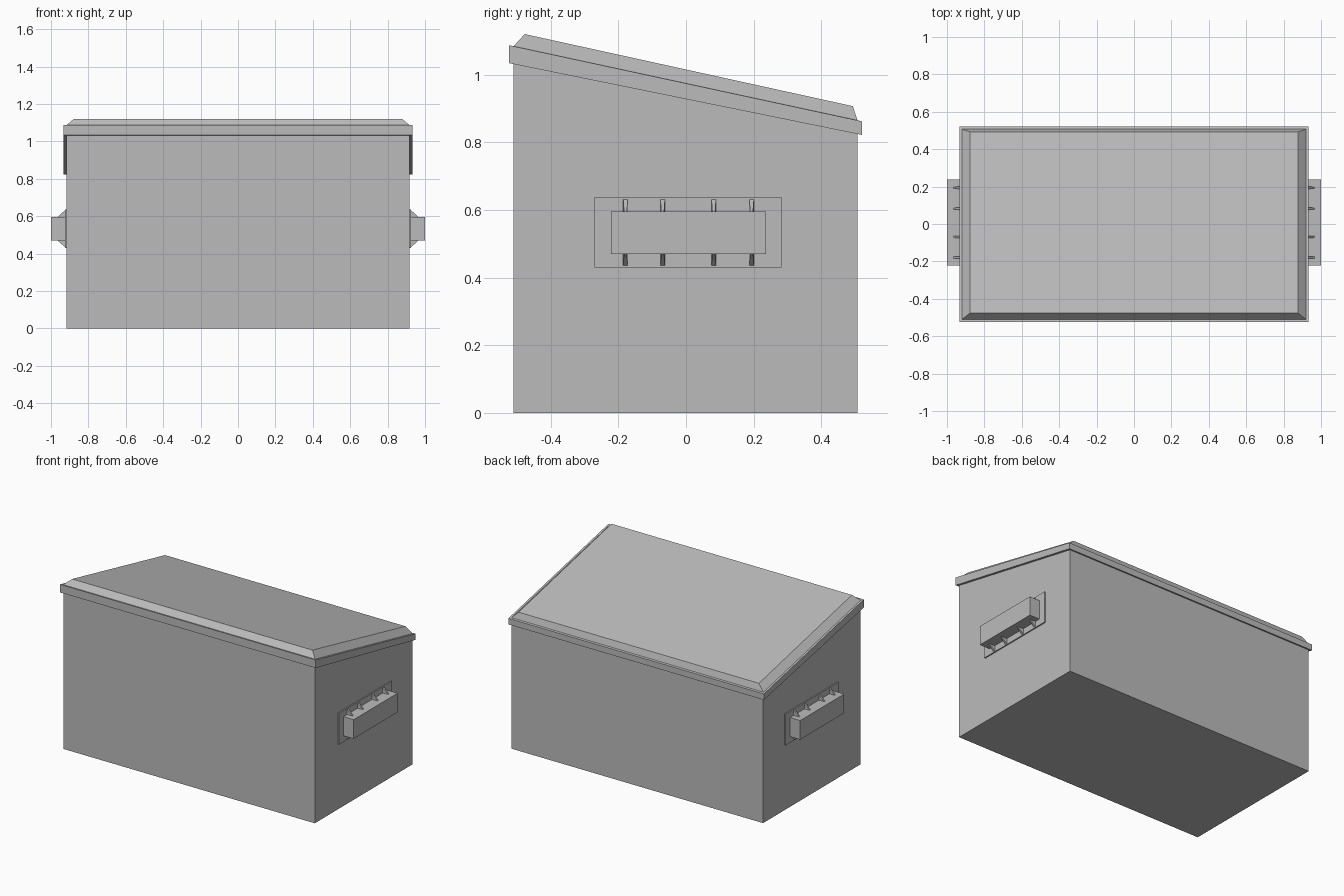
import bpy
import bmesh

cube = bpy.data.objects.get("Cube")
if cube:
    bpy.data.objects.remove(cube, do_unlink=True)

# One plain grey for the whole box
grey = bpy.data.materials.new("plain grey")
grey.use_nodes = True
GREY = (0.5, 0.5, 0.5, 1)
grey.diffuse_color = GREY
grey.node_tree.nodes["Principled BSDF"].inputs["Base Color"].default_value = GREY


def loft(name, rings):
    """Solid through a stack of four-cornered rings, capped at both ends."""
    bm = bmesh.new()
    loops = [[bm.verts.new(p) for p in ring] for ring in rings]
    for a, b in zip(loops, loops[1:]):
        for i in range(4):
            j = (i + 1) % 4
            bm.faces.new((a[i], a[j], b[j], b[i]))
    bm.faces.new(loops[0][::-1])
    bm.faces.new(loops[-1])
    bmesh.ops.recalc_face_normals(bm, faces=bm.faces)
    mesh = bpy.data.meshes.new(name)
    bm.to_mesh(mesh)
    bm.free()
    mesh.materials.append(grey)
    obj = bpy.data.objects.new(name, mesh)
    bpy.context.collection.objects.link(obj)
    return obj


def ring_z(x, y0, y1, z0, z1):
    """Rectangle seen from above; z0 is the front height, z1 the back."""
    return [(-x, y0, z0), (x, y0, z0), (x, y1, z1), (-x, y1, z1)]


def ring_x(x, y0, y1, z0, z1):
    """Upright rectangle facing sideways."""
    return [(x, y0, z0), (x, y1, z0), (x, y1, z1), (x, y0, z1)]


# Body with sloping top edge
loft("box_body", [ring_z(0.918, -0.51, 0.507, 0, 0),
                  ring_z(0.918, -0.51, 0.507, 1.035, 0.826)])

# Sloping lid: overhanging rim, narrow ledge, bevelled panel
loft("lid", [ring_z(0.933, -0.523, 0.52, 1.034, 0.822),
             ring_z(0.933, -0.523, 0.52, 1.087, 0.862),
             ring_z(0.92, -0.51, 0.507, 1.084, 0.865),
             ring_z(0.878, -0.477, 0.493, 1.12, 0.907)])

# Side handles: backing plate, bar, tapered gussets above and below
for side, s in (("left", 1), ("right", -1)):
    loft(f"{side}_handle_plate", [ring_x(s * 0.91, -0.27, 0.283, 0.43, 0.637),
                                  ring_x(s * 0.926, -0.27, 0.283, 0.43, 0.637)])
    loft(f"{side}_handle_bar", [ring_x(s * 0.92, -0.222, 0.237, 0.47, 0.596),
                                ring_x(s, -0.222, 0.237, 0.47, 0.596)])
    for n, y in enumerate((-0.179, -0.069, 0.082, 0.194), 1):
        loft(f"{side}_handle_gusset_{n}",
             [ring_x(s * 0.92, y - 0.007, y + 0.007, 0.43, 0.637),
              ring_x(s * 0.968, y - 0.004, y + 0.004, 0.473, 0.593)])
